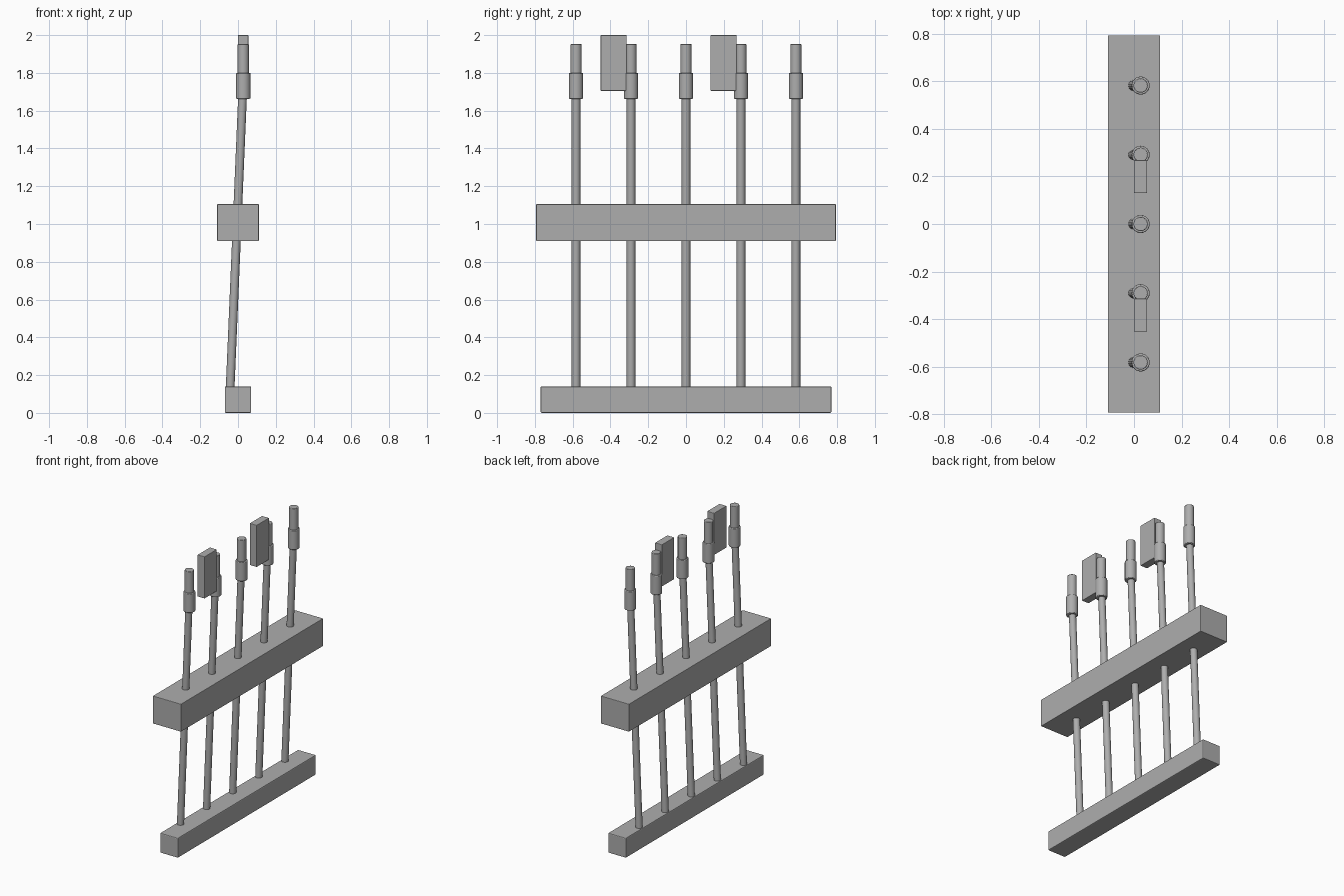
import bpy
from mathutils import Vector

if "Cube" in bpy.data.objects:
    bpy.data.objects.remove(bpy.data.objects["Cube"])

grey = bpy.data.materials.new("plain grey")
grey.diffuse_color = (0.42, 0.42, 0.42, 1)
grey.use_nodes = True
grey.node_tree.nodes["Principled BSDF"].inputs["Base Color"].default_value = grey.diffuse_color


def finish(obj, name, bevel=0.0):
    obj.name = name
    obj.data.materials.append(grey)
    if bevel:
        mod = obj.modifiers.new("soft edge", "BEVEL")
        mod.width = bevel
        mod.segments = 2
        mod.limit_method = "ANGLE"
    return obj


def box(name, lo, hi, bevel=0.004):
    lo, hi = Vector(lo), Vector(hi)
    bpy.ops.mesh.primitive_cube_add(size=1, location=(lo + hi) / 2)
    obj = bpy.context.object
    obj.scale = hi - lo
    bpy.ops.object.transform_apply(location=False, rotation=False, scale=True)
    return finish(obj, name, bevel)


def rod(name, start, end, radius, bevel=0.0):
    start, end = Vector(start), Vector(end)
    axis = end - start
    bpy.ops.mesh.primitive_cylinder_add(vertices=24, radius=radius, depth=axis.length,
                                        location=(start + end) / 2)
    obj = bpy.context.object
    obj.rotation_euler = axis.to_track_quat("Z", "Y").to_euler()
    bpy.ops.object.shade_smooth_by_angle()
    return finish(obj, name, bevel)


# Base rail and wider middle rail
box("base_rail", (-0.07, -0.77, 0), (0.07, 0.77, 0.14), 0.006)
box("middle_rail", (-0.11, -0.793, 0.91), (0.11, 0.793, 1.105), 0.003)

# Five leaning rods, each with an upright collar and tip
TOP_X = 0.028
for i in range(5):
    y = (i - 2) * 0.291
    rod(f"leaning_rod_{i + 1}", (-0.043, y, 0.10), (0.025, y, 1.70), 0.023)
    rod(f"collar_{i + 1}", (TOP_X, y, 1.663), (TOP_X, y, 1.80), 0.038, 0.004)
    rod(f"tip_{i + 1}", (TOP_X, y, 1.78), (TOP_X, y, 1.952), 0.03, 0.003)

# Flat tabs beside the second and fourth tips
for i, y in enumerate((-0.291, 0.291)):
    box(f"tab_{i + 1}", (0.0, y - 0.161, 1.705), (0.055, y - 0.023, 2.0), 0.003)
